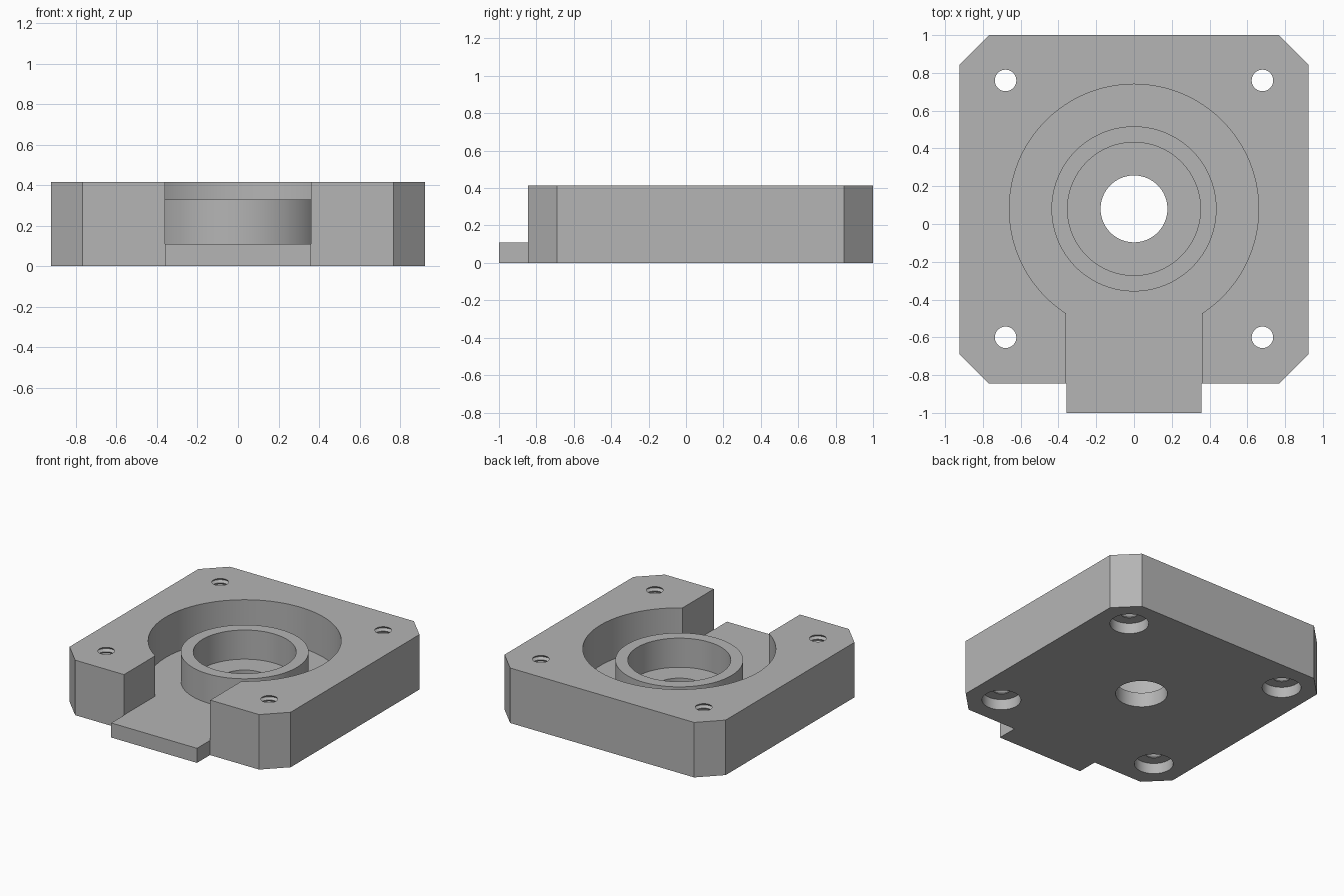
import bpy, bmesh, math

if "Cube" in bpy.data.objects:
    bpy.data.objects.remove(bpy.data.objects["Cube"], do_unlink=True)

HEIGHT, FLOOR = 0.415, 0.11
CENTRE_Y = 0.08
BACK, FRONT, HALF_W, CHAMFER = 1.0, -0.845, 0.923, 0.155
SLOT_W = 0.36

grey = bpy.data.materials.new("machined grey")
grey.use_nodes = True
colour = (0.46, 0.46, 0.46, 1)
grey.diffuse_color = colour
grey.node_tree.nodes["Principled BSDF"].inputs["Base Color"].default_value = colour


def finish(name, bm):
    bmesh.ops.recalc_face_normals(bm, faces=bm.faces)
    mesh = bpy.data.meshes.new(name)
    bm.to_mesh(mesh)
    bm.free()
    mesh.materials.append(grey)
    obj = bpy.data.objects.new(name, mesh)
    bpy.context.collection.objects.link(obj)
    return obj


def prism(name, outline, z0, z1):
    bm = bmesh.new()
    face = bm.faces.new([bm.verts.new((x, y, z0)) for x, y in outline])
    top = bmesh.ops.extrude_face_region(bm, geom=[face])["geom"]
    moved = [v for v in top if isinstance(v, bmesh.types.BMVert)]
    bmesh.ops.translate(bm, vec=(0, 0, z1 - z0), verts=moved)
    return finish(name, bm)


def lathe(name, profile, x, y, sides):
    """Solid of revolution; the profile starts and ends on the axis."""
    bm = bmesh.new()
    verts = [bm.verts.new((r, 0, z)) for r, z in profile]
    edges = [bm.edges.new(pair) for pair in zip(verts, verts[1:])]
    bmesh.ops.spin(bm, geom=verts + edges, cent=(0, 0, 0), axis=(0, 0, 1),
                   angle=math.tau, steps=sides)
    bmesh.ops.remove_doubles(bm, verts=bm.verts, dist=0.0001)
    bmesh.ops.translate(bm, vec=(x, y, 0), verts=bm.verts)
    return finish(name, bm)


def cut(target, cutter):
    cutter.hide_render = True
    mod = target.modifiers.new("cut", "BOOLEAN")
    mod.operation, mod.solver, mod.object = "DIFFERENCE", "EXACT", cutter
    bpy.context.view_layer.objects.active = target
    bpy.ops.object.modifier_apply(modifier=mod.name)
    bpy.data.objects.remove(cutter, do_unlink=True)


# Chamfered block with the tongue projecting at the front
tongue = SLOT_W - 0.002
half = [(tongue, -1), (tongue, FRONT), (HALF_W - CHAMFER, FRONT),
        (HALF_W, FRONT + CHAMFER), (HALF_W, BACK - CHAMFER),
        (HALF_W - CHAMFER, BACK)]
housing = prism("bearing_housing", half + [(-x, y) for x, y in reversed(half)],
                0, HEIGHT)

# Front slot down to the floor, leaving the tongue
cut(housing, prism("slot_cutter", [(-SLOT_W, -1.2), (SLOT_W, -1.2),
                                   (SLOT_W, -0.42), (-SLOT_W, -0.42)], FLOOR, 0.7))

# Round pocket, raised collar, bore and shaft hole in one turned cutter
cut(housing, lathe("pocket_cutter", [
    (0, -0.1), (0.177, -0.1), (0.177, FLOOR), (0.352, FLOOR), (0.352, 0.33),
    (0.437, 0.33), (0.437, FLOOR), (0.66, FLOOR), (0.66, 0.6), (0, 0.6)],
    0, CENTRE_Y, 128))

# Threaded corner holes with counterbores underneath
BORE_DEPTH, MINOR, MAJOR, TURNS = 0.08, 0.057, 0.073, 10
pitch = (HEIGHT - BORE_DEPTH) / TURNS
screw = [(0, -0.1), (0.133, -0.1), (0.133, BORE_DEPTH)]
for i in range(TURNS):
    z = BORE_DEPTH + i * pitch
    screw += [(MINOR, z), (MAJOR, z + pitch / 2)]
screw += [(MINOR, HEIGHT), (MINOR, 0.6), (0, 0.6)]
for x in (-0.68, 0.68):
    for y in (CENTRE_Y - 0.68, CENTRE_Y + 0.68):
        cut(housing, lathe("screw_cutter", screw, x, y, 40))

# Smooth round walls, crisp edges
bpy.ops.object.select_all(action="DESELECT")
housing.select_set(True)
bpy.context.view_layer.objects.active = housing
bpy.ops.object.shade_smooth_by_angle(angle=math.radians(25))
